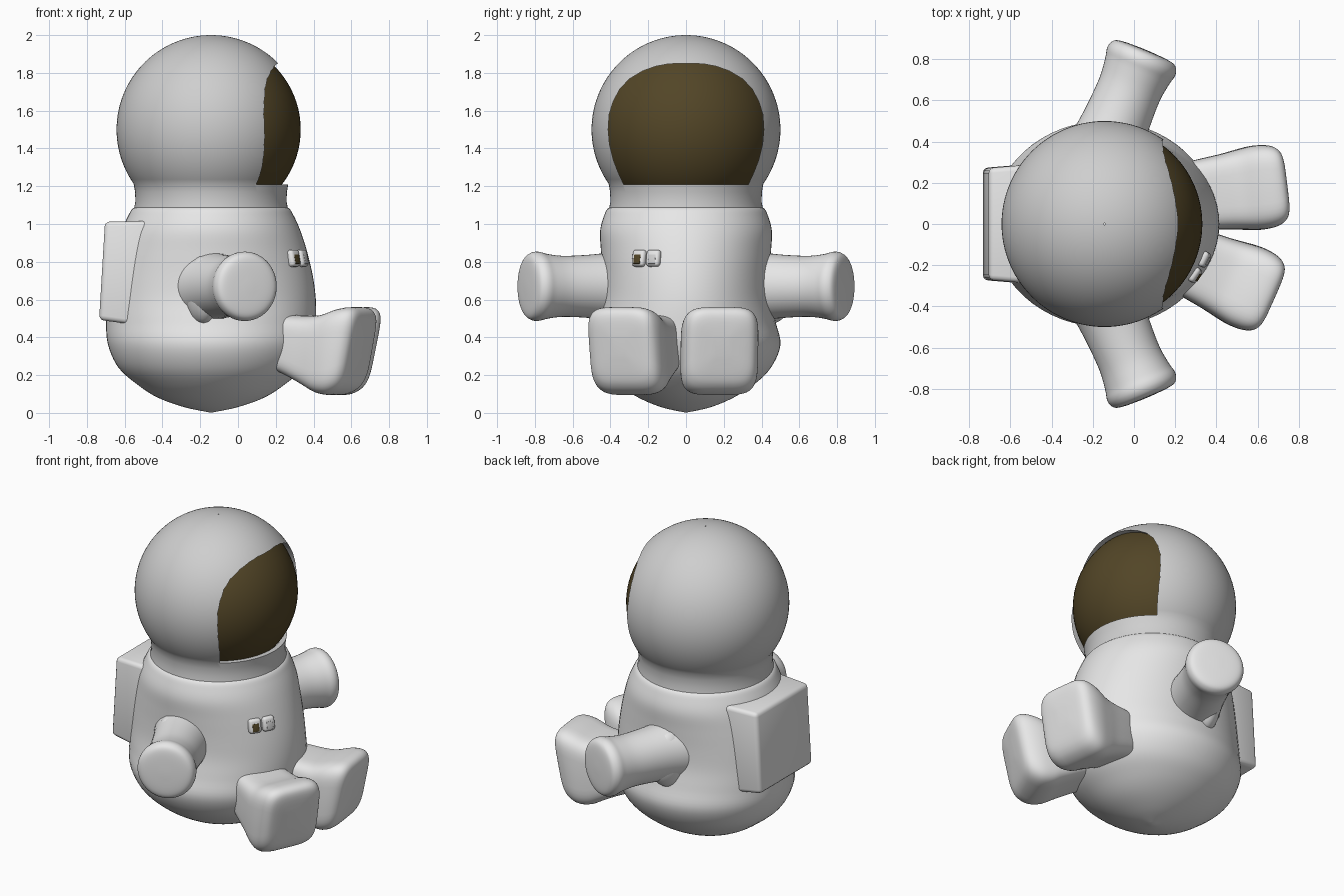
import bpy, bmesh, math
from mathutils import Matrix, Vector

if "Cube" in bpy.data.objects:
    bpy.data.objects.remove(bpy.data.objects["Cube"])

CX = -0.143  # centre of head and body; the figure faces +x


def material(name, col):
    m = bpy.data.materials.new(name)
    m.diffuse_color = (*col, 1)
    m.use_nodes = True
    m.node_tree.nodes["Principled BSDF"].inputs["Base Color"].default_value = m.diffuse_color
    return m


WHITE = material("suit_white", (0.8, 0.8, 0.8))
SHELL = material("helmet_white", (0.62, 0.62, 0.62))
GOLD = material("visor_bronze", (0.085, 0.06, 0.02))


def finish(bm, name, mat, angle=40):
    bmesh.ops.recalc_face_normals(bm, faces=bm.faces)
    me = bpy.data.meshes.new(name)
    bm.to_mesh(me)
    bm.free()
    ob = bpy.data.objects.new(name, me)
    bpy.context.collection.objects.link(ob)
    me.materials.append(mat)
    bpy.ops.object.select_all(action='DESELECT')
    ob.select_set(True)
    bpy.context.view_layer.objects.active = ob
    bpy.ops.object.shade_smooth_by_angle(angle=math.radians(angle))
    return ob


def smooth_rows(rows, steps=5):
    """Catmull-Rom through the rows of a profile."""
    out = []
    for i in range(len(rows) - 1):
        p = [Vector(rows[max(0, min(len(rows) - 1, i + k))]) for k in (-1, 0, 1, 2)]
        for s in range(steps):
            t = s / steps
            out.append(0.5 * (2 * p[1] + (p[2] - p[0]) * t
                              + (2 * p[0] - 5 * p[1] + 4 * p[2] - p[3]) * t * t
                              + (3 * p[1] - p[0] - 3 * p[2] + p[3]) * t ** 3))
    return out + [Vector(rows[-1])]


def loft(rings, closed=False):
    """Skin a list of equal point rings, capped at both ends or closed in a loop."""
    bm = bmesh.new()
    vs = [[bm.verts.new(p) for p in r] for r in rings]
    n = len(vs[0])
    pairs = list(zip(vs, vs[1:])) + ([(vs[-1], vs[0])] if closed else [])
    for a, b in pairs:
        for i in range(n):
            bm.faces.new((a[i], a[(i + 1) % n], b[(i + 1) % n], b[i]))
    if not closed:
        bm.faces.new(vs[0])
        bm.faces.new(vs[-1])
    return bm


def oval(rx, ry, n=64, power=2):
    pts = []
    for i in range(n):
        a = 2 * math.pi * i / n
        c, s = math.cos(a), math.sin(a)
        e = 2 / power
        pts.append((math.copysign(abs(c) ** e, c) * rx, math.copysign(abs(s) ** e, s) * ry))
    return pts


# body: oval sections (z, half depth, half width), pinched at the arms
rows = [(0.003, 0.01, 0.01), (0.03, 0.14, 0.13), (0.08, 0.28, 0.25), (0.15, 0.39, 0.36),
        (0.24, 0.49, 0.45), (0.36, 0.545, 0.50), (0.48, 0.556, 0.475), (0.6, 0.555, 0.45),
        (0.72, 0.54, 0.445), (0.85, 0.51, 0.45), (0.96, 0.475, 0.455), (1.04, 0.44, 0.435),
        (1.085, 0.41, 0.41), (1.09, 0.36, 0.36)]
rings = [[(CX + x, y, z) for x, y in oval(rx, ry)] for z, rx, ry in smooth_rows(rows)]
finish(loft(rings), "body", WHITE)

# helmet: round shell with a neck, outer profile going up and inner coming down
neck = [(1.08, 0.408), (1.12, 0.400), (1.17, 0.402)]
up = neck + [(1.5 + 0.5 * math.sin(a), 0.5 * math.cos(a)) for a in
             [math.radians(-35 + 124.5 * i / 40) for i in range(41)]]
down = [(1.5 + 0.465 * (z - 1.5) / 0.5 if z > 1.2 else z, r * 0.93) for z, r in reversed(up)]
rings = [[(CX + x, y, z) for x, y in oval(r, r, 96)] for z, r in up + down]
helmet = finish(loft(rings, True), "helmet", SHELL)

# visor opening cut through the shell
half = [(0.0, 1.85), (0.09, 1.848), (0.16, 1.835), (0.23, 1.81), (0.30, 1.768), (0.35, 1.715),
        (0.385, 1.65), (0.407, 1.58), (0.412, 1.5), (0.405, 1.42), (0.385, 1.34),
        (0.36, 1.275), (0.33, 1.21)]
outline = half + [(-y, z) for y, z in reversed(half[1:])]
cutter = finish(loft([[(x, y, z) for y, z in outline] for x in (-0.03, 0.7)]), "visor_cutter", SHELL)
cutter.hide_render = True
mod = helmet.modifiers.new("opening", 'BOOLEAN')
mod.object, mod.operation, mod.solver = cutter, 'DIFFERENCE', 'EXACT'
bpy.context.view_layer.objects.active = helmet
bpy.ops.object.modifier_apply(modifier="opening")
bpy.data.objects.remove(cutter)
helmet.select_set(True)
bpy.ops.object.shade_smooth_by_angle(angle=math.radians(35))

# visor: inner glass ball
bm = bmesh.new()
bmesh.ops.create_uvsphere(bm, u_segments=64, v_segments=40, radius=0.475,
                          matrix=Matrix.Translation((CX, 0, 1.5)))
bmesh.ops.bisect_plane(bm, geom=bm.verts[:] + bm.edges[:] + bm.faces[:], plane_co=(0, 0, 0),
                       plane_no=(1, 0, 0), clear_inner=True)
finish(bm, "visor", GOLD)

# arms: flared tubes with soft flat ends, plus a sleeve fold behind each
arm_rows = [(0.52, 0.185), (0.42, 0.17), (0.30, 0.16), (0.18, 0.157), (0.09, 0.168), (0.045, 0.178),
            (0.015, 0.174), (-0.008, 0.155), (-0.018, 0.11), (-0.022, 0.02)]
for side, label in ((1, "left"), (-1, "right")):
    d = Vector((0.385, 0.923 * side, 0))
    w = Vector((0.923, -0.385 * side, 0))
    end = Vector((0.05, 0.825 * side, 0.67))
    rings = [[end - d * t + w * a + Vector((0, 0, b)) for a, b in oval(r, r * 1.03, 48)]
             for t, r in smooth_rows(arm_rows, 4)]
    finish(loft(rings), label + "_arm", WHITE)
    bm = bmesh.new()
    bmesh.ops.create_uvsphere(bm, u_segments=24, v_segments=16, radius=1,
                              matrix=Matrix.Translation((-0.19, 0.44 * side, 0.65))
                              @ Matrix.Rotation(-0.39 * side, 4, 'Z')
                              @ Matrix.Diagonal((0.085, 0.14, 0.18, 1)))
    finish(bm, label + "_sleeve_fold", WHITE)

# legs: rounded square sections (distance back from sole, bottom, top, half width)
leg_rows = [(0.55, 0.26, 0.52, 0.15), (0.40, 0.20, 0.52, 0.17), (0.28, 0.14, 0.515, 0.183),
            (0.20, 0.105, 0.52, 0.195), (0.12, 0.095, 0.55, 0.205), (0.06, 0.11, 0.56, 0.20),
            (0.02, 0.14, 0.545, 0.18), (0.0, 0.19, 0.50, 0.14), (-0.008, 0.30, 0.40, 0.04)]
for label, x, y, yaw in (("left", 0.71, 0.19, 7), ("right", 0.65, -0.35, -24)):
    a = math.radians(yaw)
    rings = []
    for t, lo, hi, hw in smooth_rows(leg_rows, 4):
        ring = []
        for v, h in oval(hw, (hi - lo) / 2, 48, 4.5):
            z = (lo + hi) / 2 + h
            u = -t + (z - 0.33) * 0.2 * max(0, 1 - t / 0.3)  # sole leans forward
            ring.append((x + u * math.cos(a) - v * math.sin(a),
                         y + u * math.sin(a) + v * math.cos(a), z))
        rings.append(ring)
    finish(loft(rings), label + "_leg", WHITE)


def block(name, mat, loc, size, rot=(0, 0), bevel=0.02, taper=1.0):
    """Bevelled box, turned about z and y, narrowed on its -x side by taper."""
    bm = bmesh.new()
    bmesh.ops.create_cube(bm, size=1)
    for v in bm.verts:
        k = taper if v.co.x < 0 else 1
        v.co = Vector((v.co.x * size[0], v.co.y * size[1] * k, v.co.z * size[2] * k))
    bmesh.ops.bevel(bm, geom=bm.edges[:], offset=bevel, segments=3, profile=0.5, affect='EDGES')
    bm.transform(Matrix.Translation(loc) @ Matrix.Rotation(rot[0], 4, 'Z') @ Matrix.Rotation(rot[1], 4, 'Y'))
    return finish(bm, name, mat)


# backpack
block("backpack", WHITE, (-0.595, 0, 0.745), (0.25, 0.585, 0.56), (0, 0.06), 0.025, 0.93)

# chest buttons: two small frames with inset plates
for label, y, inner in (("bronze", -0.245, GOLD), ("white", -0.17, SHELL)):
    yaw = math.atan2(y / 0.45 ** 2, 0.48 / 0.52 ** 2)
    x = CX + 0.518 * math.sqrt(1 - (y / 0.45) ** 2)
    n = Vector((math.cos(yaw), math.sin(yaw), 0.15))
    p = Vector((x, y, 0.818))
    block(label + "_button_frame", WHITE, p, (0.05, 0.078, 0.09), (yaw, -0.2), 0.018)
    block(label + "_button", inner, p + n * 0.024 - Vector((0, 0, 0.008)), (0.008, 0.042, 0.05), (yaw, -0.2), 0.003)
